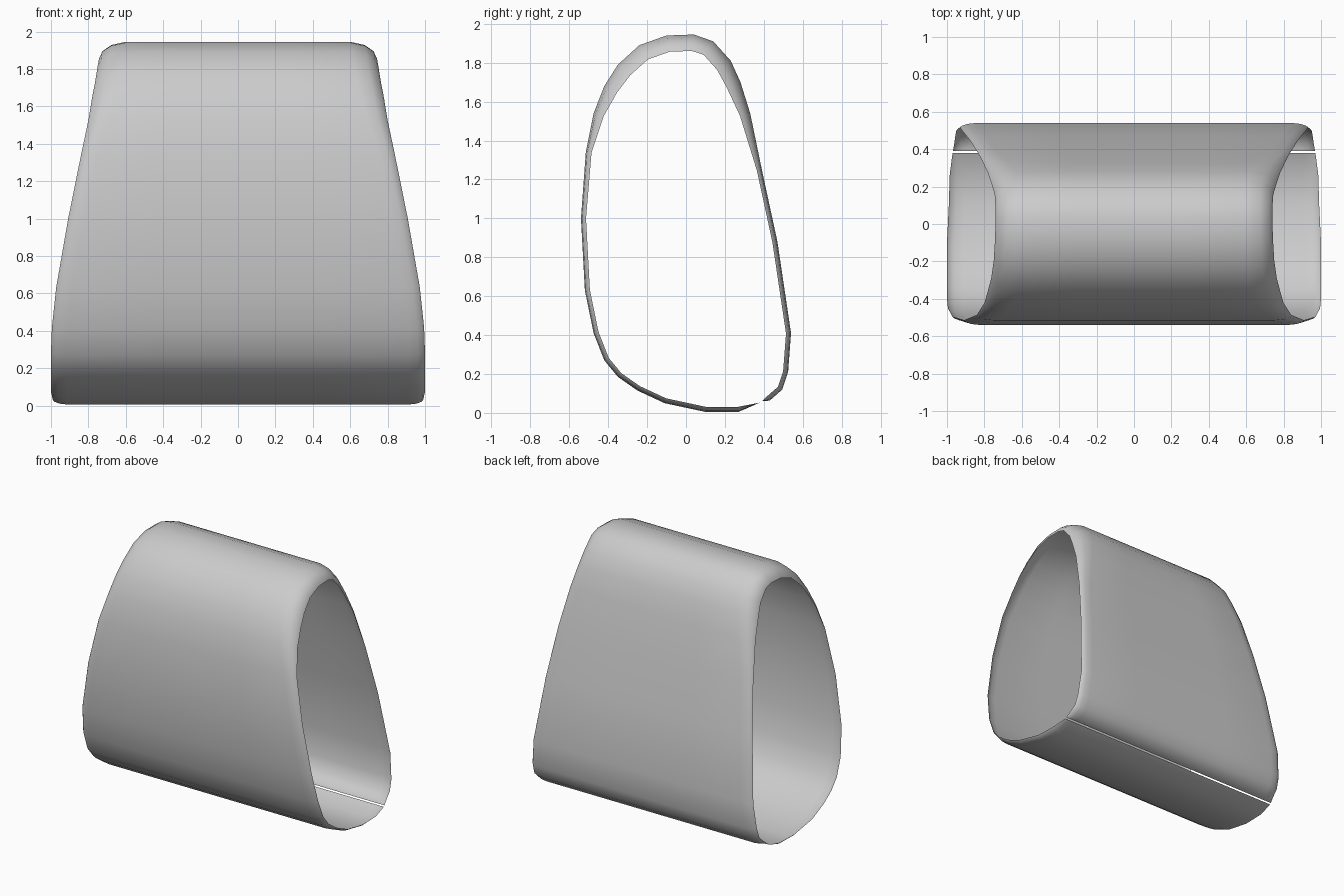
import bpy
from mathutils import Vector

if "Cube" in bpy.data.objects:
    bpy.data.objects.remove(bpy.data.objects["Cube"])

# Side profile from the seam underneath, round the front, over the top and down the back:
# (y, z, half width at the open rim)
PROFILE = [
    (.38, .053, .97), (.27, .005, .985), (.10, .005, .99), (-.11, .05, 1), (-.25, .115, 1),
    (-.35, .185, 1), (-.42, .27, 1), (-.475, .41, .995), (-.52, .63, .972),
    (-.54, 1.0, .908), (-.515, 1.34, .84), (-.475, 1.54, .80), (-.42, 1.68, .78),
    (-.35, 1.79, .763), (-.24, 1.89, .75), (-.10, 1.94, .743), (.04, 1.945, .74),
    (.14, 1.91, .74), (.23, 1.81, .745), (.28, 1.70, .76), (.33, 1.54, .783),
    (.39, 1.25, .825), (.47, .88, .875), (.54, .41, .93), (.525, .21, .95),
    (.495, .12, .955), (.43, .063, .963), (.39, .06, .968),
]
# Lip shape at each open end: (fraction of lip length back from rim, fraction of inward roll)
LIP = [(0, 1), (.12, .58), (.45, .2), (1, 0)]


def section(i):
    """One row of points across the width, with rolled lips at both ends."""
    y, z, half = PROFILE[i]
    a, b = PROFILE[max(i - 1, 0)], PROFILE[min(i + 1, len(PROFILE) - 1)]
    t = Vector((b[0] - a[0], b[1] - a[1])).normalized()
    inward = Vector((t.y, -t.x))
    s = min(max((z - 1.25) / .6, 0), 1)
    roll = .026 + .059 * s * s * (3 - 2 * s)
    if i in (0, len(PROFILE) - 1):
        roll = 0
    length = .06 + .95 * roll
    right = []
    for back, amount in LIP:
        p = Vector((y, z)) + inward * roll * amount
        right.append((half - length * back, p.x, p.y))
    left = [(-x, py, pz) for x, py, pz in right]
    inner = [(f * right[-1][0], y, z) for f in (-.5, 0, .5)]
    return left + inner + right[::-1]


# Open sleeve: a thin sheet wrapped round the profile with a narrow seam left open
rows = [section(i) for i in range(len(PROFILE))]
n = len(rows[0])
verts = [p for row in rows for p in row]
faces = [(i * n + j, i * n + j + 1, (i + 1) * n + j + 1, (i + 1) * n + j)
         for i in range(len(rows) - 1) for j in range(n - 1)]
mesh = bpy.data.meshes.new("wrapped_sleeve")
mesh.from_pydata(verts, [], faces)
mesh.polygons.foreach_set("use_smooth", [True] * len(mesh.polygons))
mesh.update()
sleeve = bpy.data.objects.new("wrapped_sleeve", mesh)
bpy.context.collection.objects.link(sleeve)
